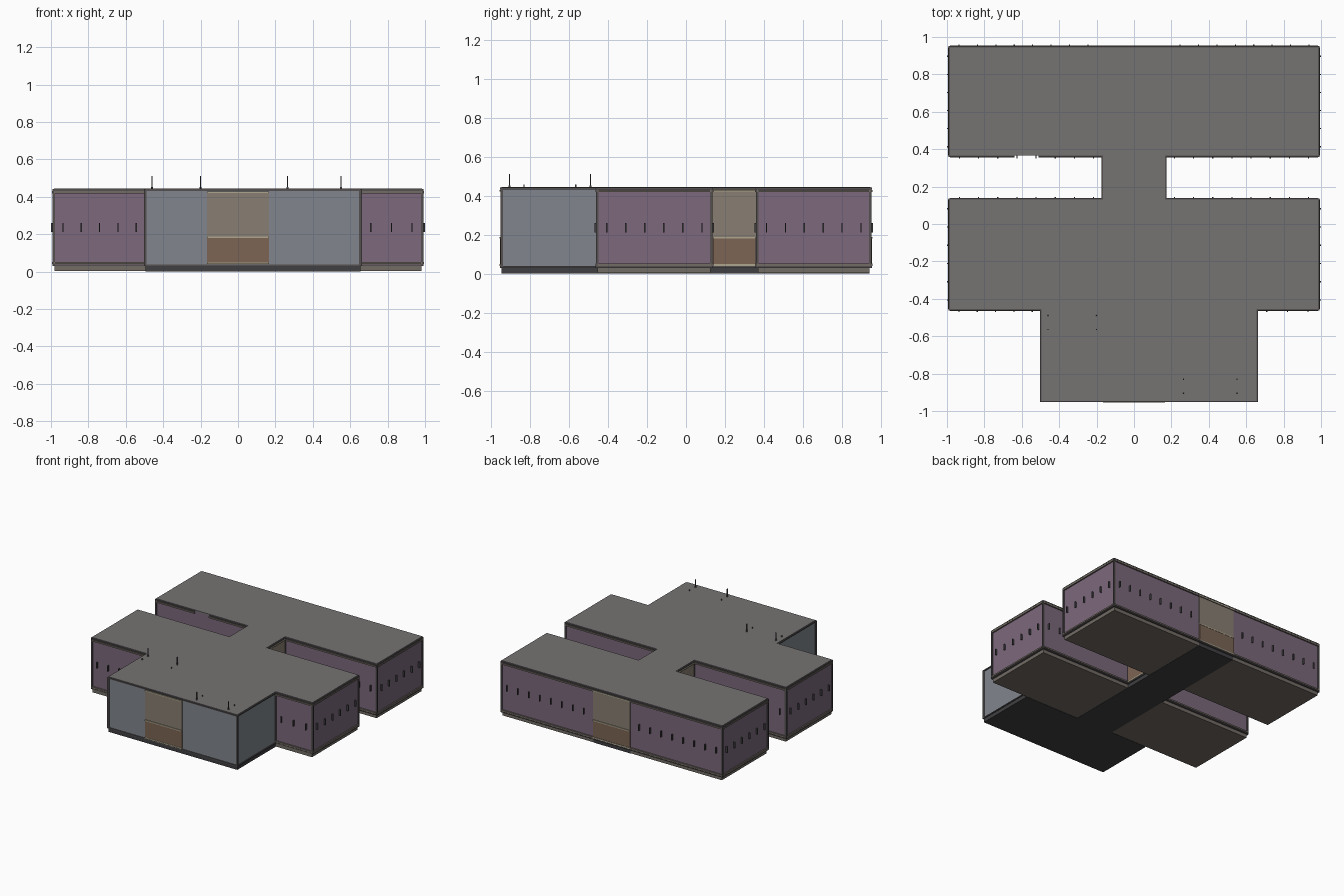
import bpy, bmesh
from mathutils import Vector, Matrix

if "Cube" in bpy.data.objects:
    bpy.data.objects.remove(bpy.data.objects["Cube"])

COLORS = {
    "purple": (0.20, 0.14, 0.20), "steel": (0.22, 0.24, 0.27), "tan": (0.25, 0.21, 0.17),
    "brown": (0.20, 0.13, 0.09), "cream": (0.42, 0.38, 0.27), "roof": (0.18, 0.17, 0.17),
    "dark": (0.05, 0.05, 0.055), "trim": (0.09, 0.08, 0.08), "stone": (0.17, 0.15, 0.13),
}
MATS = {}
for key, rgb in COLORS.items():
    MATS[key] = bpy.data.materials.new(key)
    MATS[key].diffuse_color = (*rgb, 1)

PARTS = {}


def finish(name, bm, color):
    bmesh.ops.recalc_face_normals(bm, faces=bm.faces)
    me = bpy.data.meshes.new(name)
    bm.to_mesh(me)
    bm.free()
    me.materials.append(MATS[color])
    ob = bpy.data.objects.new(name, me)
    bpy.context.collection.objects.link(ob)


def box(name, color, p, q):
    """Collect a box between two opposite corners into a named part."""
    bm = PARTS.setdefault((name, color), bmesh.new())
    p, q = Vector(p), Vector(q)
    size = [abs(c) for c in q - p]
    bmesh.ops.create_cube(bm, size=1, matrix=Matrix.Translation((p + q) / 2) @ Matrix.Diagonal((*size, 1)))


# plan outline, counter-clockwise from the front left corner; wall type per edge
W, C = 0.985, 0.165
PLAN = [(-0.495, -0.945), (0.655, -0.945), (0.655, -0.455), (W, -0.455), (W, 0.13), (C, 0.13),
        (C, 0.365), (W, 0.365), (W, 0.945), (-W, 0.945), (-W, 0.365), (-C, 0.365),
        (-C, 0.13), (-W, 0.13), (-W, -0.455), (-0.495, -0.455)]
KIND = "FSPPPEPPBPPEPPPS"   # F front, S plain steel, P purple, E entrance link, B back
Z0, Z1 = 0.03, 0.435


def entrance(put, s0, s1):
    """Tan upper panel, brown lower panel and cream dividing strips."""
    put("entrance_upper_panel", "tan", s0, s1, 0.185, 0.42, 0, 0.004)
    put("entrance_lower_panel", "brown", s0, s1, 0.045, 0.185, 0, 0.008)
    for z in (0.04, 0.18, 0.42):
        put("entrance_strips", "cream", s0, s1, z, z + 0.009, 0, 0.010)


def wall(a, b, kind, gap=None):
    a, b = Vector(a), Vector(b)
    length = (b - a).length
    t = (b - a).normalized()
    n = Vector((t.y, -t.x))

    def put(name, color, s0, s1, z0, z1, d0, d1):
        box(name, color, (*(a + t * s0 + n * d0), z0), (*(a + t * s1 + n * d1), z1))

    color, label = {"P": ("purple", "wing_walls"), "B": ("purple", "wing_walls"),
                    "E": ("tan", "link_walls")}.get(kind, ("steel", "front_block_walls"))
    put(label, color, 0, length, Z0, Z1, -0.01, 0)

    # roof and base trims, broken where there is a gap
    for s0, s1 in ([(0, gap[0]), (gap[1], length)] if gap else [(0, length)]):
        put("roof_edge_trim", "trim", s0, s1, 0.432, 0.441, 0, 0.008)
        put("base_edge_trim", "trim", s0, s1, Z0, 0.038, 0, 0.008)
        if kind in "PB":
            put("wing_bands", "stone", s0, s1, 0.418, 0.430, 0, 0.010)
            put("wing_bands", "stone", s0, s1, 0.040, 0.052, 0, 0.010)

    # centre panels
    mid = length / 2
    if kind == "F":
        mid = -a.x
    if kind in "FB":
        entrance(put, mid - C, mid + C)
    if kind == "E":
        entrance(put, 0.008, length - 0.008)

    # slim window fins
    if kind in "PB":
        count = round(length / 0.098)
        for i in range(count):
            s = (i + 0.5) * length / count
            if kind == "B" and abs(s - mid) < C + 0.02:
                continue
            put("window_fins", "dark", s - 0.003, s + 0.003, 0.212, 0.260, 0, 0.0145)


for i, kind in enumerate(KIND):
    gap = (0.345, 0.475) if i == 10 else None
    wall(PLAN[i], PLAN[(i + 1) % len(PLAN)], kind, gap)

# corner posts
for x, y in PLAN:
    box("corner_posts", "trim", (x - 0.007, y - 0.007, Z0), (x + 0.007, y + 0.007, 0.44))

# roof slab
bm = bmesh.new()
face = bm.faces.new([bm.verts.new((x, y, 0.434)) for x, y in PLAN])
top = bmesh.ops.extrude_face_region(bm, geom=[face])["geom"]
bmesh.ops.translate(bm, vec=(0, 0, 0.011), verts=[v for v in top if isinstance(v, bmesh.types.BMVert)])
finish("roof", bm, "roof")

# foundations: dark spine with front block, paler under the wings
box("spine_base", "dark", (-C, -0.455, 0), (C, 0.942, Z0 + 0.002))
box("front_block_base", "dark", (-0.495, -0.945, 0), (0.655, -0.455, Z0 + 0.002))
for side in (-1, 1):
    for y0, y1 in ((-0.455, 0.125), (0.37, 0.942)):
        box("wing_bases", "stone", (side * C, y0, 0.002), (side * 0.98, y1, Z0 + 0.002))

# roof masts: a tall and a short one in each pair
for xs, tall, short in (((-0.46, -0.2), -0.49, -0.565), ((0.265, 0.55), -0.905, -0.83)):
    for x in xs:
        for y, r, top_z in ((tall, 0.003, 0.51), (short, 0.003, 0.456)):
            box("roof_masts", "trim", (x - r, y - r, 0.44), (x + r, y + r, top_z))
        box("roof_masts", "trim", (x - 0.005, tall - 0.005, 0.44), (x + 0.005, tall + 0.005, 0.452))

for (name, color), bm in PARTS.items():
    finish(name, bm, color)

for m in bpy.data.materials:
    if m.users and not m.is_grease_pencil:
        m.use_nodes = True
        m.node_tree.nodes["Principled BSDF"].inputs["Base Color"].default_value = m.diffuse_color
